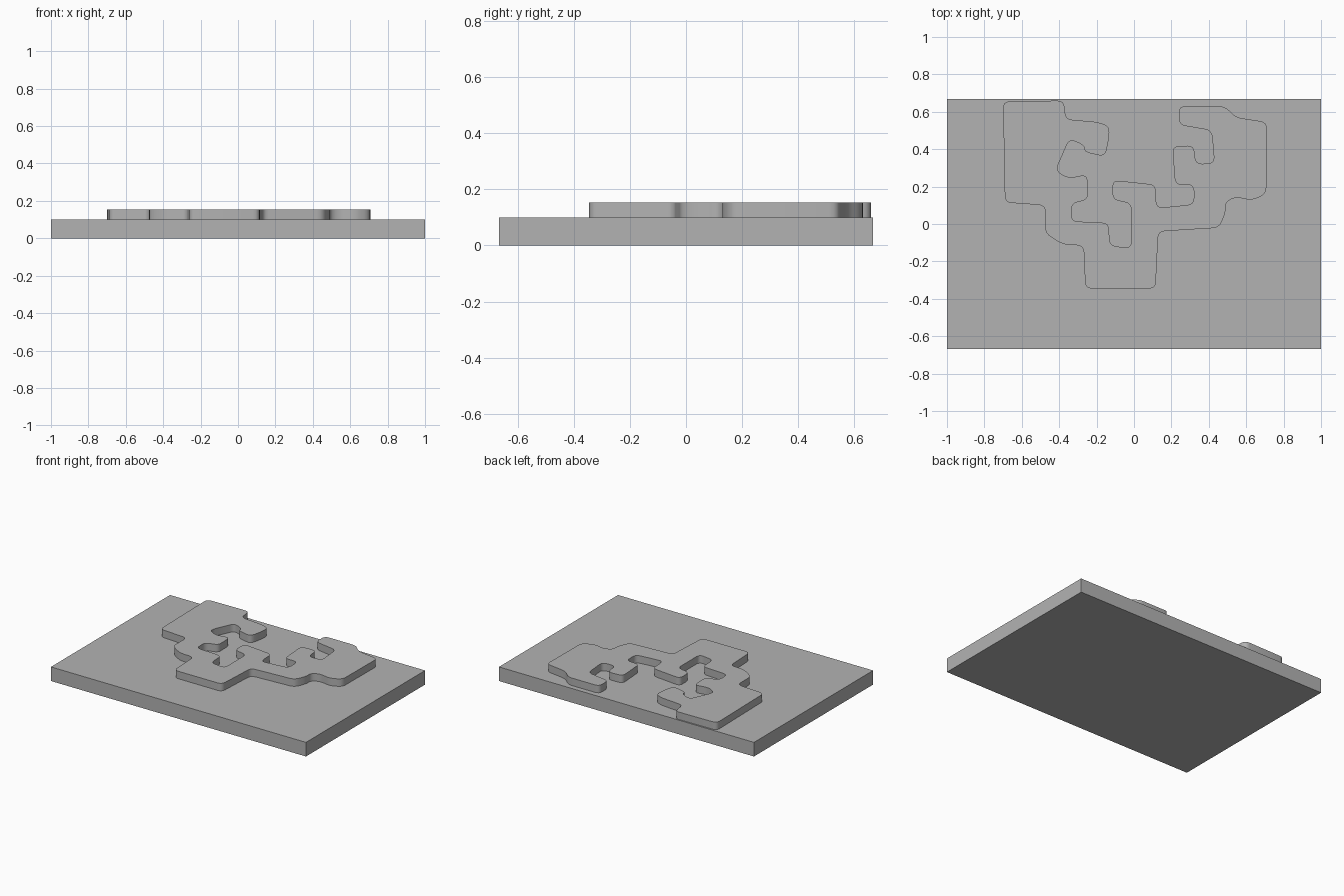
import bpy, bmesh
from mathutils import Vector

if "Cube" in bpy.data.objects:
    bpy.data.objects.remove(bpy.data.objects["Cube"])

HALF_X, HALF_Y, BASE_TOP, RELIEF_TOP = 1.0, 0.667, 0.10, 0.153

grey = bpy.data.materials.new("plain grey")
grey.diffuse_color = (0.45, 0.45, 0.45, 1)
grey.use_nodes = True
grey.node_tree.nodes["Principled BSDF"].inputs["Base Color"].default_value = grey.diffuse_color


def rounded(points, trim=0.035, steps=4):
    """Cut each corner of a closed outline with a small curve."""
    pts = [Vector(p) for p in points]
    out = []
    for i, p in enumerate(pts):
        a, b = pts[i - 1] - p, pts[(i + 1) % len(pts)] - p
        start = p + a.normalized() * min(trim, a.length * 0.45)
        end = p + b.normalized() * min(trim, b.length * 0.45)
        for k in range(steps + 1):
            t = k / steps
            out.append(start * (1 - t) ** 2 + p * 2 * t * (1 - t) + end * t * t)
    return out


def slab(name, outline, bottom, top):
    """Extrude a flat outline between two heights."""
    bm = bmesh.new()
    face = bm.faces.new([bm.verts.new((p[0], p[1], bottom)) for p in outline])
    ext = bmesh.ops.extrude_face_region(bm, geom=[face])
    verts = [v for v in ext["geom"] if isinstance(v, bmesh.types.BMVert)]
    bmesh.ops.translate(bm, verts=verts, vec=(0, 0, top - bottom))
    bmesh.ops.recalc_face_normals(bm, faces=bm.faces)
    mesh = bpy.data.meshes.new(name)
    bm.to_mesh(mesh)
    bm.free()
    mesh.materials.append(grey)
    obj = bpy.data.objects.new(name, mesh)
    bpy.context.collection.objects.link(obj)
    return obj


# Rectangular backing plate
slab("base_plate", [(-HALF_X, -HALF_Y), (HALF_X, -HALF_Y),
                    (HALF_X, HALF_Y), (-HALF_X, HALF_Y)], 0, BASE_TOP)

# Raised winding shape: inner notched edge, then the outer edge
inner_edge = [
    (-.70, .655), (-.375, .66), (-.365, .56), (-.19, .545), (-.13, .52),
    (-.135, .45), (-.155, .36), (-.265, .385), (-.265, .42), (-.345, .455),
    (-.42, .285), (-.35, .245), (-.25, .265), (-.245, .13), (-.335, .11),
    (-.335, .015), (-.135, .005), (-.13, -.115), (-.015, -.13), (-.015, .11),
    (-.115, .13), (-.115, .235), (.115, .21), (.12, .085), (.32, .105),
    (.32, .21), (.22, .21), (.205, .415), (.32, .42), (.33, .32),
    (.43, .325), (.415, .50), (.24, .53), (.24, .63)]
outer_edge = [
    (.485, .63), (.545, .57), (.71, .545), (.707, .16), (.625, .125),
    (.55, .145), (.49, .12), (.49, .06), (.455, -.02), (.13, -.04),
    (.115, -.345), (-.26, -.345), (-.27, -.115), (-.38, -.11), (-.475, -.05),
    (-.475, .10), (-.69, .115)]
relief = slab("raised_shape", rounded(inner_edge + outer_edge), BASE_TOP, RELIEF_TOP)

# Smooth the rounded corners, keep the rims sharp
bpy.context.view_layer.objects.active = relief
relief.select_set(True)
bpy.ops.object.shade_smooth_by_angle(angle=0.6)
